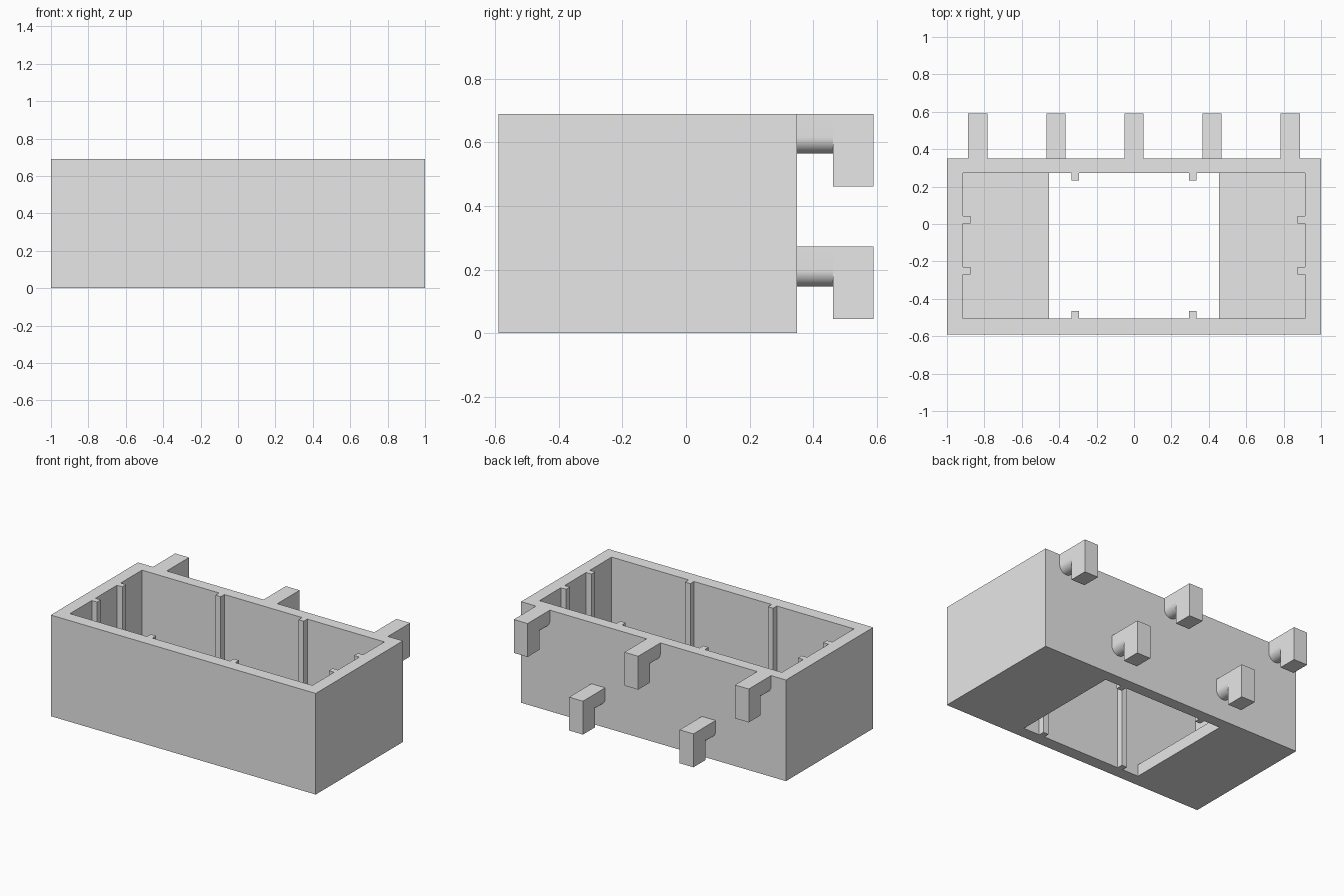
import bpy
import bmesh
from math import cos, sin, pi
from mathutils import Vector

cube = bpy.data.objects.get("Cube")
if cube:
    bpy.data.objects.remove(cube, do_unlink=True)

GREY = (0.8, 0.8, 0.8, 1)
grey = bpy.data.materials.new("light_grey")
grey.use_nodes = True
grey.diffuse_color = GREY
grey.node_tree.nodes["Principled BSDF"].inputs["Base Color"].default_value = GREY


def prism(name, profile, y0, y1):
    """Extrude an (x, z) outline along y."""
    bm = bmesh.new()
    face = bm.faces.new([bm.verts.new((x, y0, z)) for x, z in profile])
    ext = bmesh.ops.extrude_face_region(bm, geom=[face])["geom"]
    for v in ext:
        if isinstance(v, bmesh.types.BMVert):
            v.co += Vector((0, y1 - y0, 0))
    bmesh.ops.recalc_face_normals(bm, faces=bm.faces)
    mesh = bpy.data.meshes.new(name)
    bm.to_mesh(mesh)
    bm.free()
    mesh.materials.append(grey)
    obj = bpy.data.objects.new(name, mesh)
    bpy.context.collection.objects.link(obj)
    return obj


def box(name, x0, x1, y0, y1, z0, z1):
    return prism(name, [(x0, z0), (x1, z0), (x1, z1), (x0, z1)], y0, y1)


def activate(obj):
    bpy.ops.object.select_all(action="DESELECT")
    obj.select_set(True)
    bpy.context.view_layer.objects.active = obj


HEIGHT, FLOOR = 0.69, 0.08
FRONT, BACK = -0.59, 0.35
IN_X, IN_FRONT, IN_BACK = 0.915, -0.505, 0.272
OPEN_X, RIB = 0.455, 0.04

# Bin: open-topped box with a wide slot through the middle of the floor
body = box("bin_body", -1, 1, FRONT, BACK, 0, HEIGHT)
half = [(OPEN_X, -0.1), (OPEN_X, FLOOR), (IN_X, FLOOR), (IN_X, 0.8)]
cutter = prism("cavity_cutter", half + [(-x, z) for x, z in reversed(half)],
               IN_FRONT, IN_BACK)
cutter.hide_render = True
mod = body.modifiers.new("cavity", "BOOLEAN")
mod.operation = "DIFFERENCE"
mod.solver = "EXACT"
mod.object = cutter
activate(body)
bpy.ops.object.modifier_apply(modifier=mod.name)
bpy.data.objects.remove(cutter, do_unlink=True)

# Divider ribs on the inner walls
for side, s in (("left", 1), ("right", -1)):
    x0, x1 = sorted((s * (IN_X - RIB), s * IN_X))
    for place, y in (("rear", 0.022), ("front", -0.25)):
        box(f"{side}_{place}_rib", x0, x1, y - RIB / 2, y + RIB / 2, FLOOR, HEIGHT)
    x = s * 0.313
    box(f"{side}_back_wall_rib", x - RIB / 2, x + RIB / 2, IN_BACK - RIB, IN_BACK, 0, HEIGHT)
    box(f"{side}_front_wall_rib", x - RIB / 2, x + RIB / 2, IN_FRONT, IN_FRONT + RIB, 0, HEIGHT)


# Hanging hooks: a round-bottomed neck and a square drop
def hook(name, x, top):
    r, neck_end = 0.052, 0.462
    centre = top - 0.125 + r
    arc = [(x + r * cos(pi + pi * i / 24), centre + r * sin(pi + pi * i / 24))
           for i in range(25)]
    neck = prism(name + "_neck", [(x - r, top)] + arc + [(x + r, top)], BACK, neck_end)
    activate(neck)
    bpy.ops.object.shade_smooth_by_angle()
    box(name + "_drop", x - r, x + r, neck_end, 0.59, top - 0.228, top)


for i, x in enumerate((-0.835, 0, 0.835)):
    hook(f"upper_hook_{i + 1}", x, HEIGHT)
for i, x in enumerate((-0.417, 0.417)):
    hook(f"lower_hook_{i + 1}", x, 0.272)
